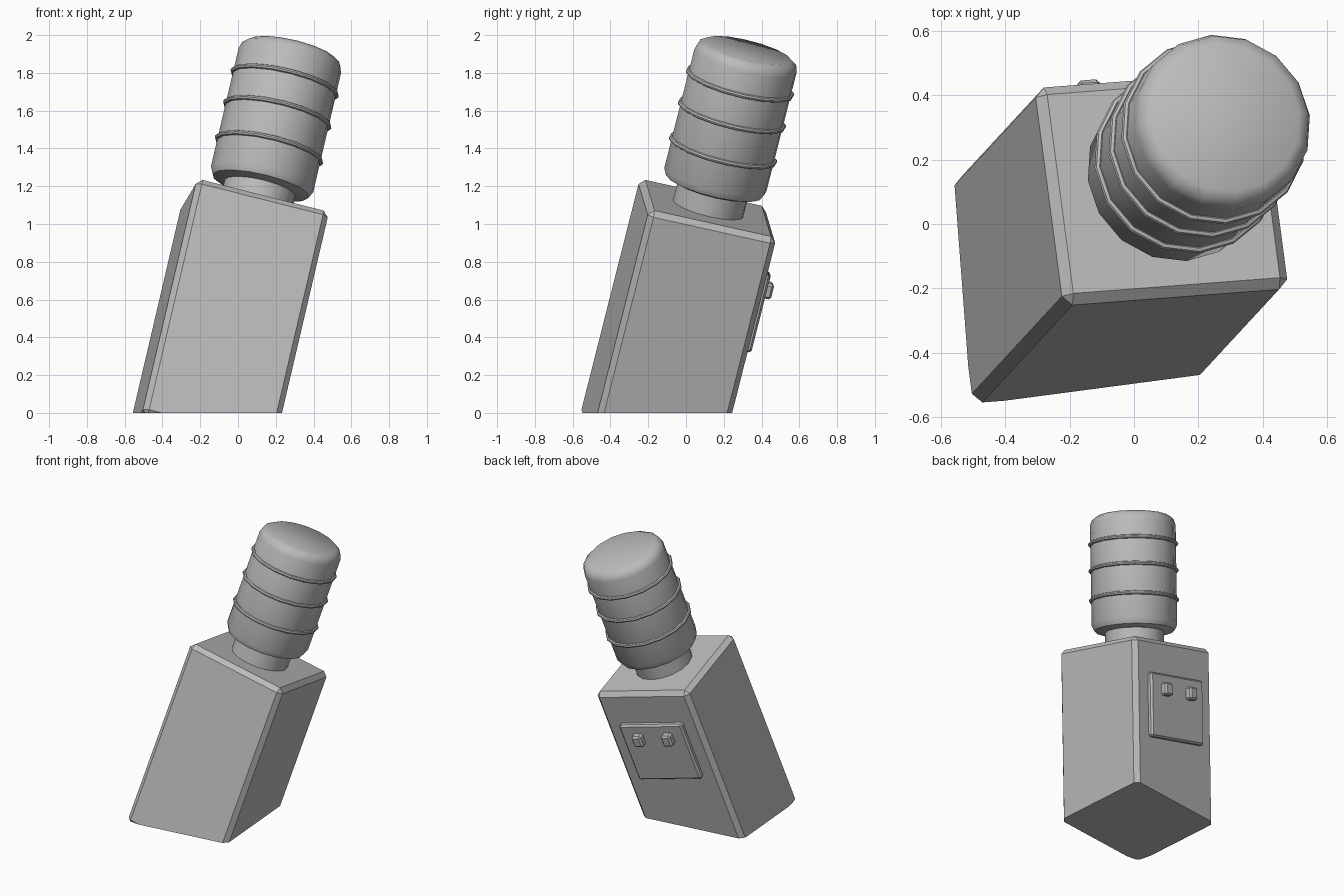
import bpy
import bmesh
import math
from mathutils import Matrix, Vector

if "Cube" in bpy.data.objects:
    bpy.data.objects.remove(bpy.data.objects["Cube"])

grey = bpy.data.materials.new("plain grey")
grey.use_nodes = True
COLOUR = (0.5, 0.5, 0.5, 1)
grey.diffuse_color = COLOUR
grey.node_tree.nodes["Principled BSDF"].inputs["Base Color"].default_value = COLOUR

# Leaning frame of the whole dispenser: local z runs up the body axis
up = Vector((0.234, 0.253, 1)).normalized()
across = Vector((1, 0.132, 0))
across = (across - up * across.dot(up)).normalized()
back = up.cross(across)
frame = Matrix((across, back, up)).transposed().to_4x4()
frame = frame @ Matrix.Translation((-0.168, -0.131, 0))


def add_object(name, bm, smooth=False):
    bmesh.ops.recalc_face_normals(bm, faces=bm.faces)
    bmesh.ops.transform(bm, matrix=frame, verts=bm.verts)
    mesh = bpy.data.meshes.new(name)
    bm.to_mesh(mesh)
    bm.free()
    obj = bpy.data.objects.new(name, mesh)
    bpy.context.collection.objects.link(obj)
    mesh.materials.append(grey)
    if smooth:
        bpy.ops.object.select_all(action="DESELECT")
        obj.select_set(True)
        bpy.context.view_layer.objects.active = obj
        bpy.ops.object.shade_smooth_by_angle(angle=math.radians(40))
    return obj


def box(name, size, centre, bevel, ground=False):
    bm = bmesh.new()
    bmesh.ops.create_cube(bm, size=1)
    bmesh.ops.scale(bm, vec=size, verts=bm.verts)
    bmesh.ops.translate(bm, vec=centre, verts=bm.verts)
    bmesh.ops.bevel(bm, geom=bm.edges[:], offset=bevel, segments=1,
                    affect="EDGES", profile=0.5)
    if ground:
        # Slice the leaning body level with the ground and close it
        inv = frame.inverted()
        cut = bmesh.ops.bisect_plane(
            bm, geom=bm.verts[:] + bm.edges[:] + bm.faces[:],
            plane_co=inv @ Vector((0, 0, 0)),
            plane_no=inv.to_3x3() @ Vector((0, 0, 1)), clear_inner=True)
        rim = [g for g in cut["geom_cut"] if isinstance(g, bmesh.types.BMEdge)]
        bmesh.ops.contextual_create(bm, geom=rim)
    return add_object(name, bm)


def lathe(name, profile, sides=16):
    bm = bmesh.new()
    rings = [[bm.verts.new((r * math.cos(math.tau * i / sides),
                            r * math.sin(math.tau * i / sides), z))
              for i in range(sides)] for r, z in profile]
    for low, high in zip(rings, rings[1:]):
        for i in range(sides):
            j = (i + 1) % sides
            bm.faces.new((low[i], low[j], high[j], high[i]))
    bm.faces.new(rings[0][::-1])
    bm.faces.new(rings[-1])
    return add_object(name, bm, smooth=True)


def hoop(name, radius, thickness, height, sides=16, around=8):
    bm = bmesh.new()
    rings = []
    for i in range(sides):
        a = math.tau * i / sides
        ring = []
        for k in range(around):
            b = math.tau * k / around
            r = radius + thickness * math.cos(b)
            ring.append(bm.verts.new((r * math.cos(a), r * math.sin(a),
                                      height + thickness * math.sin(b))))
        rings.append(ring)
    for i in range(sides):
        here, after = rings[i], rings[(i + 1) % sides]
        for k in range(around):
            m = (k + 1) % around
            bm.faces.new((here[k], after[k], after[m], here[m]))
    return add_object(name, bm, smooth=True)


# Cabinet
box("cabinet", (0.723, 0.697, 1.323), (0, 0, 0.4115), 0.03, ground=True)

# Tap panel on the back face with two knobs
box("tap_panel", (0.49, 0.06, 0.43), (0, 0.351, 0.625), 0.012)
for side, x in (("left", 0.115), ("right", -0.115)):
    box(side + "_knob", (0.072, 0.06, 0.085), (x, 0.395, 0.735), 0.012)

# Neck and bottle
lathe("bottle_neck", [(0.193, 1.04), (0.193, 1.21)])
lathe("bottle", [(0.225, 1.185), (0.262, 1.198), (0.28, 1.235), (0.28, 1.9),
                 (0.268, 1.935), (0.235, 1.957)])

# Hoops round the bottle
for n, height in enumerate((1.40, 1.597, 1.774)):
    hoop("bottle_hoop_%d" % (n + 1), 0.283, 0.013, height)
